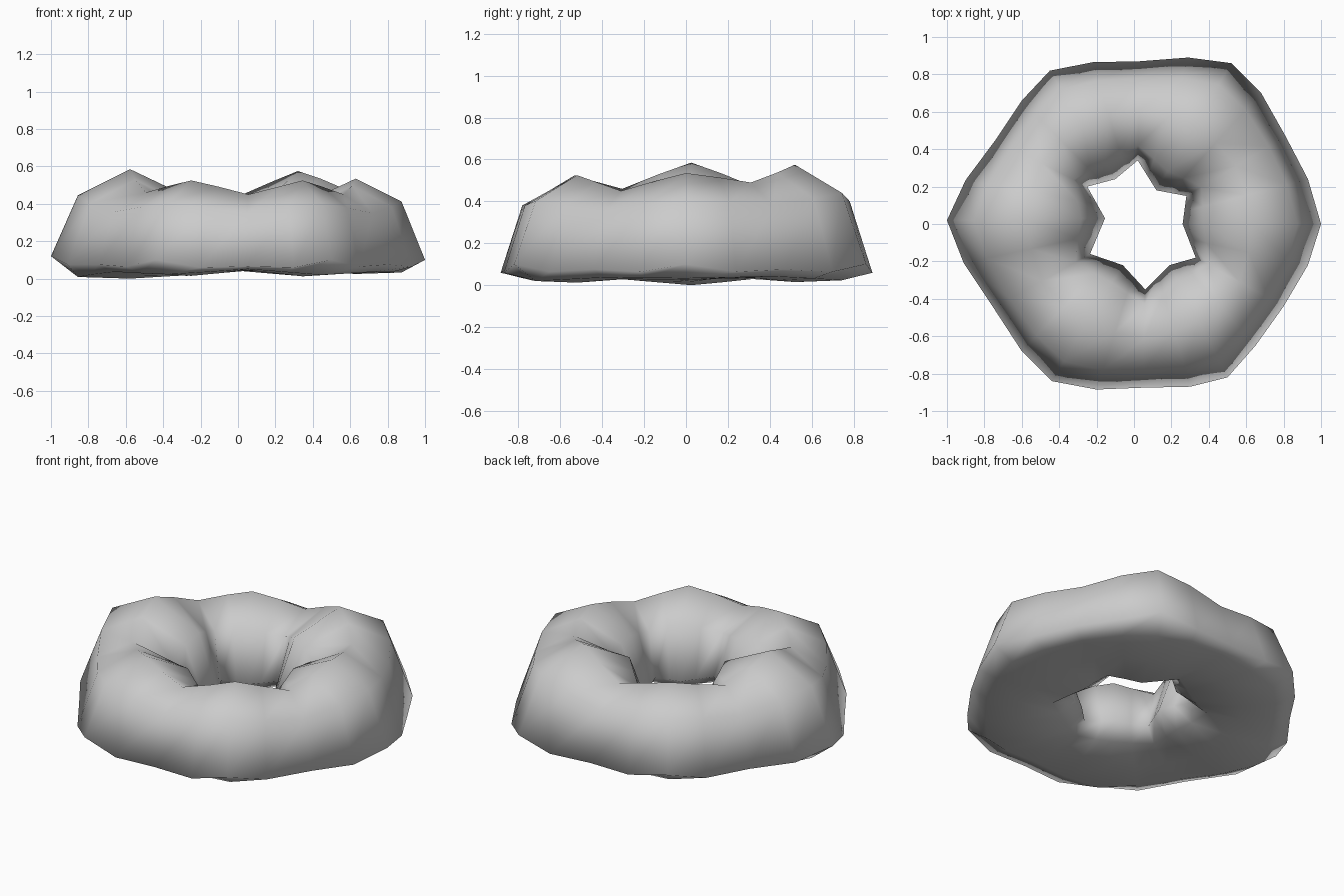
import bpy, bmesh
from mathutils import Vector

if "Cube" in bpy.data.objects:
    bpy.data.objects.remove(bpy.data.objects["Cube"])

# Outer outline seen from above, 24 stations counter-clockwise from +x
outer = [(1, 0), (.93, .24), (.81, .47), (.68, .70), (.52, .86), (.29, .89),
         (.03, .87), (-.22, .865), (-.45, .82), (-.60, .66), (-.74, .45), (-.90, .235),
         (-1, .02), (-.91, -.21), (-.75, -.45), (-.60, -.68), (-.44, -.84), (-.20, -.885),
         (.05, -.875), (.30, -.87), (.50, -.82), (.65, -.65), (.80, -.44), (.93, -.22)]
# Star-shaped hole: lobe, groove, lobe, groove ...
hole = [(.26, 0), (.28, .15), (.12, .18), (.02, .34), (-.10, .24), (-.25, .20),
        (-.155, .03), (-.235, -.16), (-.06, -.22), (.06, -.35), (.19, -.22), (.33, -.18)]
# Crest, underside and outer-rim heights at the same 12 stations
crest = [.535, .49, .575, .45, .505, .47, .585, .46, .525, .45, .525, .45]
under = [.025, .035, .015, .04, .015, .03, 0, .03, .015, .045, .012, .03]
rim = [.10, .075, .10, .065, .10, .075, .12, .075, .10, .065, .10, .075]

# Eight-sided section: (fraction from hole to outline, fraction of height)
section = [(1, None), (.83, .76), (.50, 1), (.15, .76),
           (0, .17), (.15, .03), (.50, 0), (.83, .015)]


def blend(values, i):
    # Half-way stations lean slightly towards the lobe
    a, b = values[i // 2], values[(i // 2 + 1) % 12]
    if i % 2 == 0:
        return a
    w = .55 if (i // 2) % 2 == 0 else .45
    return a * w + b * (1 - w)


inner = [Vector(p) for p in hole]
bm = bmesh.new()
rings = []
for i in range(24):
    o, n = Vector(outer[i]), blend(inner, i)
    hi, lo, r = blend(crest, i), blend(under, i), blend(rim, i)
    if i % 2:
        r -= .025  # rim dips beside each lobe
    ring = []
    for t, f in section:
        p = n.lerp(o, t)
        z = r if f is None else lo + f * (hi - lo)
        ring.append(bm.verts.new((p.x, p.y, z)))
    rings.append(ring)

# Skin the closed ring
m = len(section)
for i in range(24):
    a, b = rings[i], rings[(i + 1) % 24]
    for j in range(m):
        k = (j + 1) % m
        bm.faces.new((a[j], b[j], b[k], a[k]))
bmesh.ops.recalc_face_normals(bm, faces=bm.faces)
for f in bm.faces:
    f.smooth = True

mesh = bpy.data.meshes.new("lobed_ring")
bm.to_mesh(mesh)
bm.free()
ring_obj = bpy.data.objects.new("lobed_ring", mesh)
bpy.context.collection.objects.link(ring_obj)
